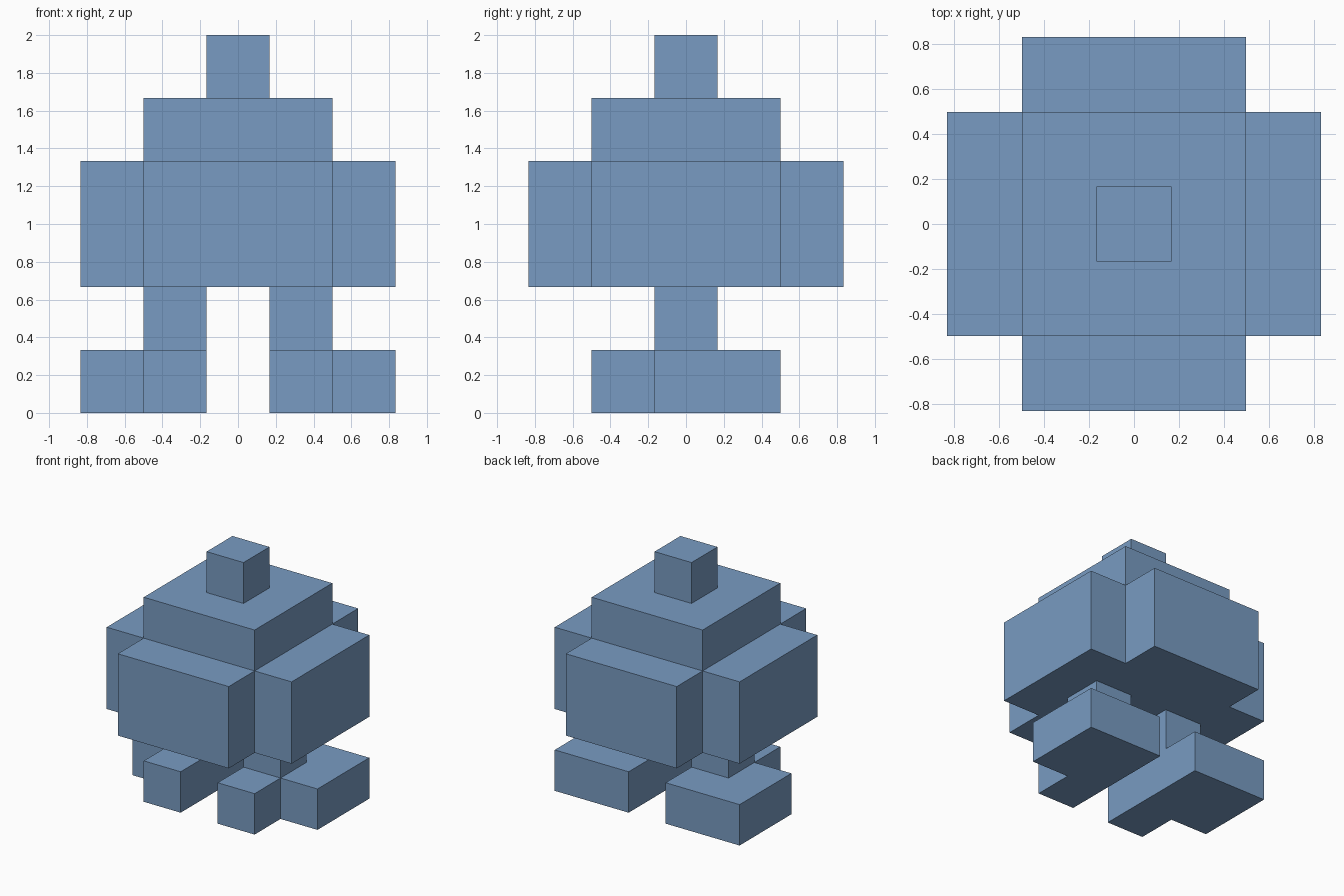
import bpy
import bmesh

cube = bpy.data.objects.get("Cube")
if cube:
    bpy.data.objects.remove(cube, do_unlink=True)

U = 1 / 3  # block size

# Single flat blue
blue = bpy.data.materials.new("steel blue")
blue.use_nodes = True
colour = (0.19, 0.33, 0.54, 1)
blue.diffuse_color = colour
blue.node_tree.nodes["Principled BSDF"].inputs["Base Color"].default_value = colour


def prism(name, outline, z0, z1, side=1):
    """Extrude a plan outline (in blocks) from z0 to z1; side=-1 mirrors it in x."""
    bm = bmesh.new()
    base = bm.faces.new([bm.verts.new((side * x * U, y * U, z0 * U)) for x, y in outline])
    top = bmesh.ops.extrude_face_region(bm, geom=[base], use_keep_orig=True)["geom"]
    verts = [v for v in top if isinstance(v, bmesh.types.BMVert)]
    bmesh.ops.translate(bm, verts=verts, vec=(0, 0, (z1 - z0) * U))
    bmesh.ops.recalc_face_normals(bm, faces=bm.faces)
    mesh = bpy.data.meshes.new(name)
    bm.to_mesh(mesh)
    bm.free()
    mesh.materials.append(blue)
    obj = bpy.data.objects.new(name, mesh)
    bpy.context.collection.objects.link(obj)
    return obj


def rect(x0, x1, y0, y1):
    return [(x0, y0), (x1, y0), (x1, y1), (x0, y1)]


# Cross-shaped torso: core with a slab on each of the four sides
a, b = 1.5, 2.5
cross = [(-a, -b), (a, -b), (a, -a), (b, -a), (b, a), (a, a),
         (a, b), (-a, b), (-a, a), (-b, a), (-b, -a), (-a, -a)]
prism("torso", cross, 2, 4)

# Shoulders and head
prism("shoulders", rect(-1.5, 1.5, -1.5, 1.5), 4, 5)
prism("head", rect(-0.5, 0.5, -0.5, 0.5), 5, 6)

# Legs and L-shaped feet with a toe block at the front inner corner
foot = [(0.5, -1.5), (1.5, -1.5), (1.5, -0.5), (2.5, -0.5), (2.5, 1.5), (0.5, 1.5)]
for label, side in (("left", 1), ("right", -1)):
    prism(label + "_leg", rect(0.5, 1.5, -0.5, 0.5), 1, 2, side)
    prism(label + "_foot", foot, 0, 1, side)
